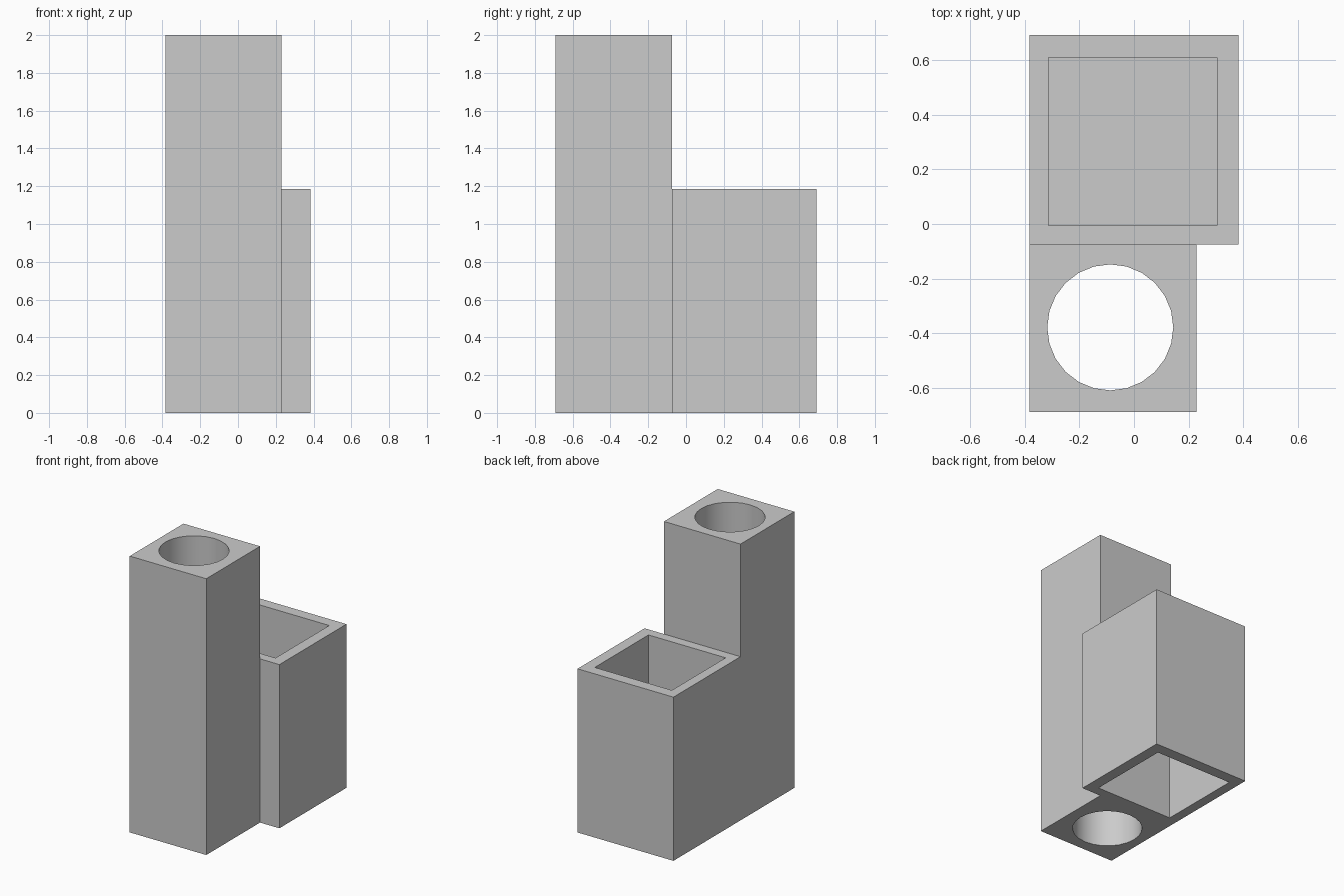
import bpy, bmesh, math
from mathutils import Matrix, Vector

cube = bpy.data.objects.get("Cube")
if cube:
    bpy.data.objects.remove(cube, do_unlink=True)

grey = bpy.data.materials.new("plain grey")
grey.use_nodes = True
grey.diffuse_color = (0.6, 0.6, 0.6, 1)
grey.node_tree.nodes["Principled BSDF"].inputs["Base Color"].default_value = grey.diffuse_color


def make(name, bm):
    mesh = bpy.data.meshes.new(name)
    bm.to_mesh(mesh)
    bm.free()
    mesh.materials.append(grey)
    obj = bpy.data.objects.new(name, mesh)
    bpy.context.collection.objects.link(obj)
    return obj


def box(name, low, high):
    low, high = Vector(low), Vector(high)
    bm = bmesh.new()
    size = Matrix.Diagonal(high - low).to_4x4()
    bmesh.ops.create_cube(bm, size=1, matrix=Matrix.Translation((low + high) / 2) @ size)
    return make(name, bm)


def cylinder(name, x, y, radius, z0, z1):
    bm = bmesh.new()
    bmesh.ops.create_cone(bm, cap_ends=True, segments=24, radius1=radius, radius2=radius,
                          depth=z1 - z0, matrix=Matrix.Translation((x, y, (z0 + z1) / 2)))
    return make(name, bm)


def boolean(target, tool, operation):
    mod = target.modifiers.new(tool.name, "BOOLEAN")
    mod.operation, mod.solver, mod.object = operation, "EXACT", tool
    bpy.context.view_layer.objects.active = target
    bpy.ops.object.modifier_apply(modifier=mod.name)
    bpy.data.objects.remove(tool, do_unlink=True)


# Profile of the shared footprint: low block with an overlapping-free tower
LEFT, RIGHT, STEP = -0.384, 0.384, 0.229
FRONT, JOINT, BACK = -0.69, -0.075, 0.692
BLOCK_TOP = 1.185
body = box("socket_body", (LEFT, JOINT, 0), (RIGHT, BACK, BLOCK_TOP))
tower = box("tower", (LEFT, FRONT, 0), (STEP, JOINT, 2))
boolean(body, tower, "UNION")

# Round bore right through the tower
boolean(body, cylinder("bore", -0.087, -0.379, 0.231, -0.1, 2.1), "DIFFERENCE")

# Square sockets above and below a thin dividing wall
for name, z0, z1 in (("lower_socket", -0.1, 0.554), ("upper_socket", 0.631, 1.3)):
    boolean(body, box(name, (-0.314, -0.005, z0), (0.304, 0.61, z1)), "DIFFERENCE")

# Smooth bore, crisp corners
bpy.ops.object.select_all(action="DESELECT")
body.select_set(True)
bpy.context.view_layer.objects.active = body
bpy.ops.object.shade_smooth_by_angle(angle=math.radians(30))
